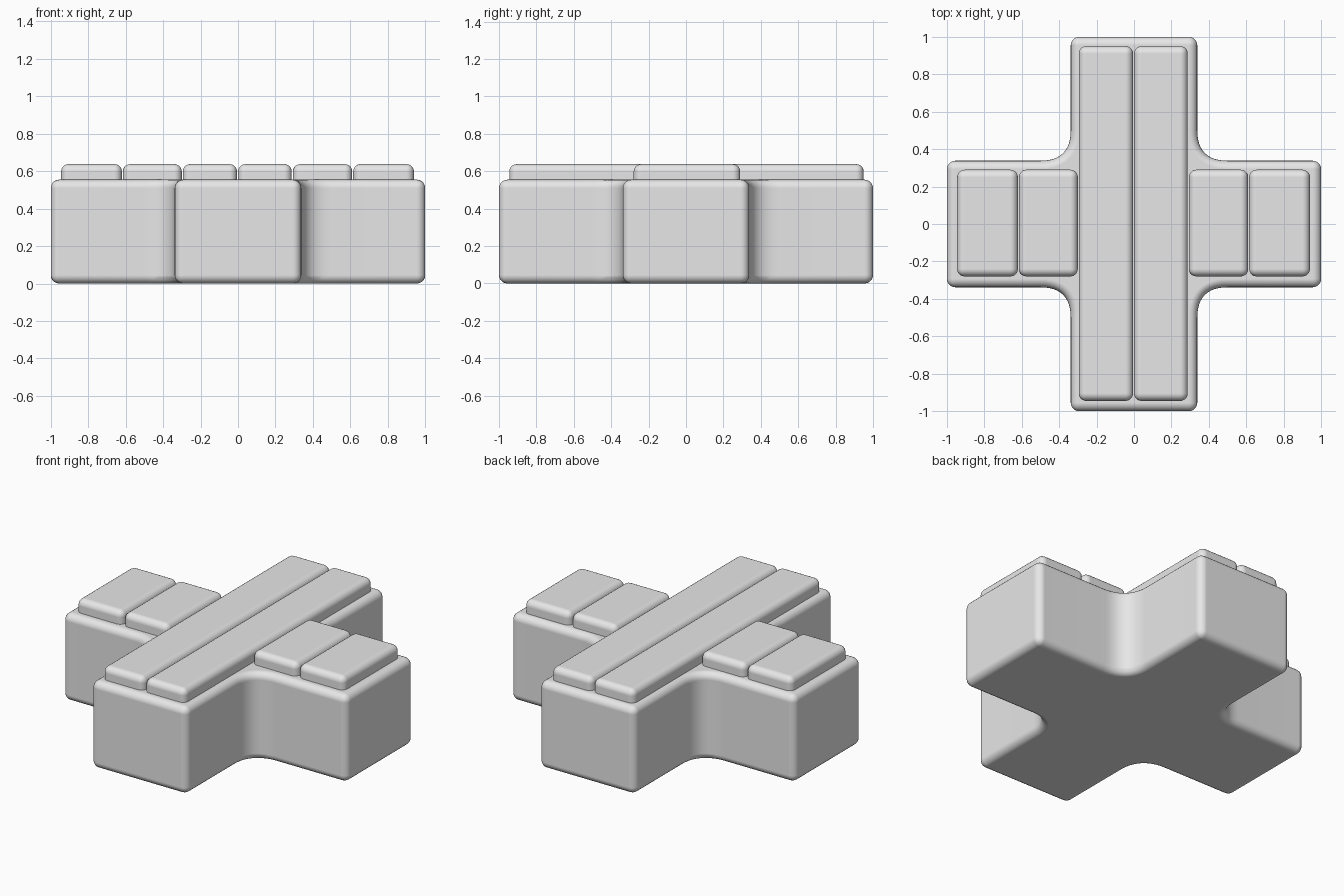
import bpy
import bmesh
import math
from mathutils import Vector, Matrix

default = bpy.data.objects.get("Cube")
if default:
    bpy.data.objects.remove(default, do_unlink=True)

GREY = (0.8, 0.8, 0.8, 1)
grey = bpy.data.materials.new("light grey")
grey.use_nodes = True
grey.diffuse_color = GREY
grey.node_tree.nodes["Principled BSDF"].inputs["Base Color"].default_value = GREY


def prism(name, outline, bottom, top, radius):
    """Extrude an outline upwards and round its sharp edges."""
    bm = bmesh.new()
    base = bm.faces.new([bm.verts.new((p[0], p[1], bottom)) for p in outline])
    grown = bmesh.ops.extrude_face_region(bm, geom=[base], use_keep_orig=True)
    lifted = [v for v in grown["geom"] if isinstance(v, bmesh.types.BMVert)]
    bmesh.ops.translate(bm, verts=lifted, vec=(0, 0, top - bottom))
    bmesh.ops.recalc_face_normals(bm, faces=bm.faces)
    mesh = bpy.data.meshes.new(name)
    bm.to_mesh(mesh)
    bm.free()
    mesh.materials.append(grey)
    obj = bpy.data.objects.new(name, mesh)
    bpy.context.collection.objects.link(obj)
    bevel = obj.modifiers.new("rounded edges", 'BEVEL')
    bevel.width = radius
    bevel.segments = 5
    bevel.limit_method = 'ANGLE'
    bevel.angle_limit = math.radians(35)
    bevel.use_clamp_overlap = False
    bevel.harden_normals = True
    mesh.shade_smooth()
    return obj


# Cross-shaped body: one arm end and one curved inner corner, turned four times
HALF, REACH, BLEND, STEPS = 0.338, 0.5, 0.338, 12
quarter = [Vector((1, -HALF)), Vector((1, HALF))]
for i in range(STEPS + 1):
    t = i / STEPS
    quarter.append(Vector((REACH, HALF)) * (1 - t) ** 2
                   + Vector((BLEND, BLEND)) * 2 * t * (1 - t)
                   + Vector((HALF, REACH)) * t ** 2)
outline = [Matrix.Rotation(math.radians(90 * k), 2) @ p
           for k in range(4) for p in quarter]
prism("cross_body", outline, 0, 0.555, 0.045)


# Raised pads on top: two on each side arm and two long ones along the middle
def pad(name, x0, x1, y0, y1):
    prism(name, [(x0, y0), (x1, y0), (x1, y1), (x0, y1)], 0.5, 0.638, 0.04)


pads = [("right_outer_pad", -0.945, -0.62), ("right_inner_pad", -0.615, -0.3),
        ("left_inner_pad", 0.293, 0.61), ("left_outer_pad", 0.615, 0.94)]
for name, x0, x1 in pads:
    pad(name, x0, x1, -0.28, 0.29)
for name, x0, x1 in [("right_long_pad", -0.295, -0.005), ("left_long_pad", 0, 0.287)]:
    pad(name, x0, x1, -0.945, 0.95)
